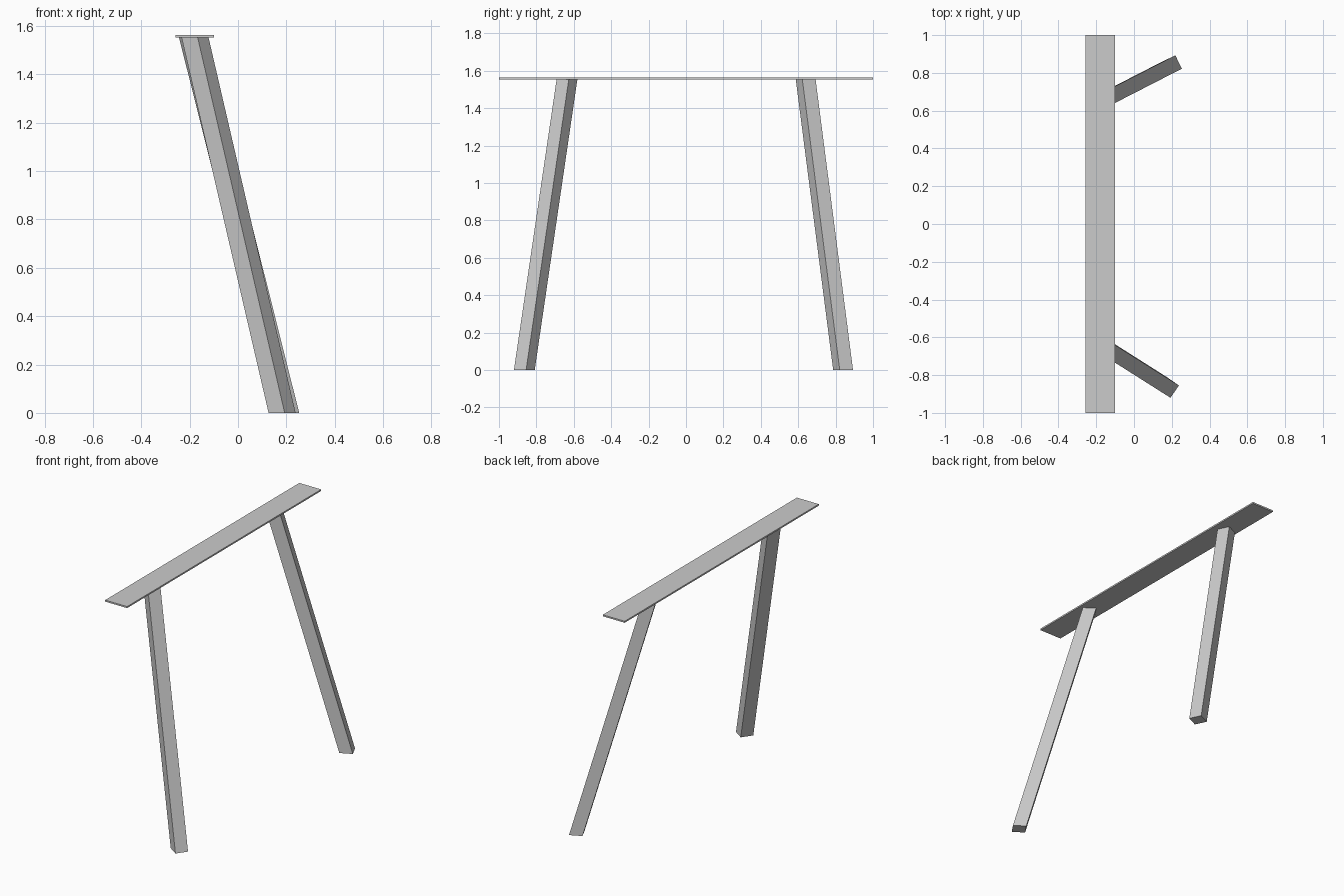
import bpy, bmesh
from mathutils import Vector

if "Cube" in bpy.data.objects:
    bpy.data.objects.remove(bpy.data.objects["Cube"])

PLANK_BOTTOM, PLANK_TOP = 1.553, 1.563


def prism(name, outline, z0, z1, lean=(0, 0)):
    """Extrude a flat outline from z0 to z1, shifted sideways by lean."""
    bm = bmesh.new()
    face = bm.faces.new([bm.verts.new((x, y, z0)) for x, y in outline])
    ext = bmesh.ops.extrude_face_region(bm, geom=[face], use_keep_orig=True)
    top = [g for g in ext["geom"] if isinstance(g, bmesh.types.BMVert)]
    bmesh.ops.translate(bm, verts=top, vec=(lean[0], lean[1], z1 - z0))
    bmesh.ops.recalc_face_normals(bm, faces=bm.faces[:])
    mesh = bpy.data.meshes.new(name)
    bm.to_mesh(mesh)
    bm.free()
    obj = bpy.data.objects.new(name, mesh)
    bpy.context.collection.objects.link(obj)
    return obj


def leg(name, outer_a, outer_b, depth, lean):
    """Leaning post: outer foot edge a-b, rectangle extends inward by depth."""
    a, b = Vector(outer_a), Vector(outer_b)
    d = (b - a).normalized()
    inward = Vector((-abs(d.y), d.x * abs(d.y) / d.y)) * depth
    prism(name, [a, b, b + inward, a + inward], 0, PLANK_BOTTOM, lean)


# Long thin top plank
prism("top_plank", [(-0.258, -1), (-0.1, -1), (-0.1, 1), (-0.258, 1)],
      PLANK_BOTTOM, PLANK_TOP)

# Two splayed legs, each at a slightly different angle
leg("front_leg", (0.238, -0.855), (0.193, -0.92), 0.081, (-0.36, 0.228))
leg("back_leg", (0.253, 0.822), (0.219, 0.893), 0.081, (-0.39, -0.2))
